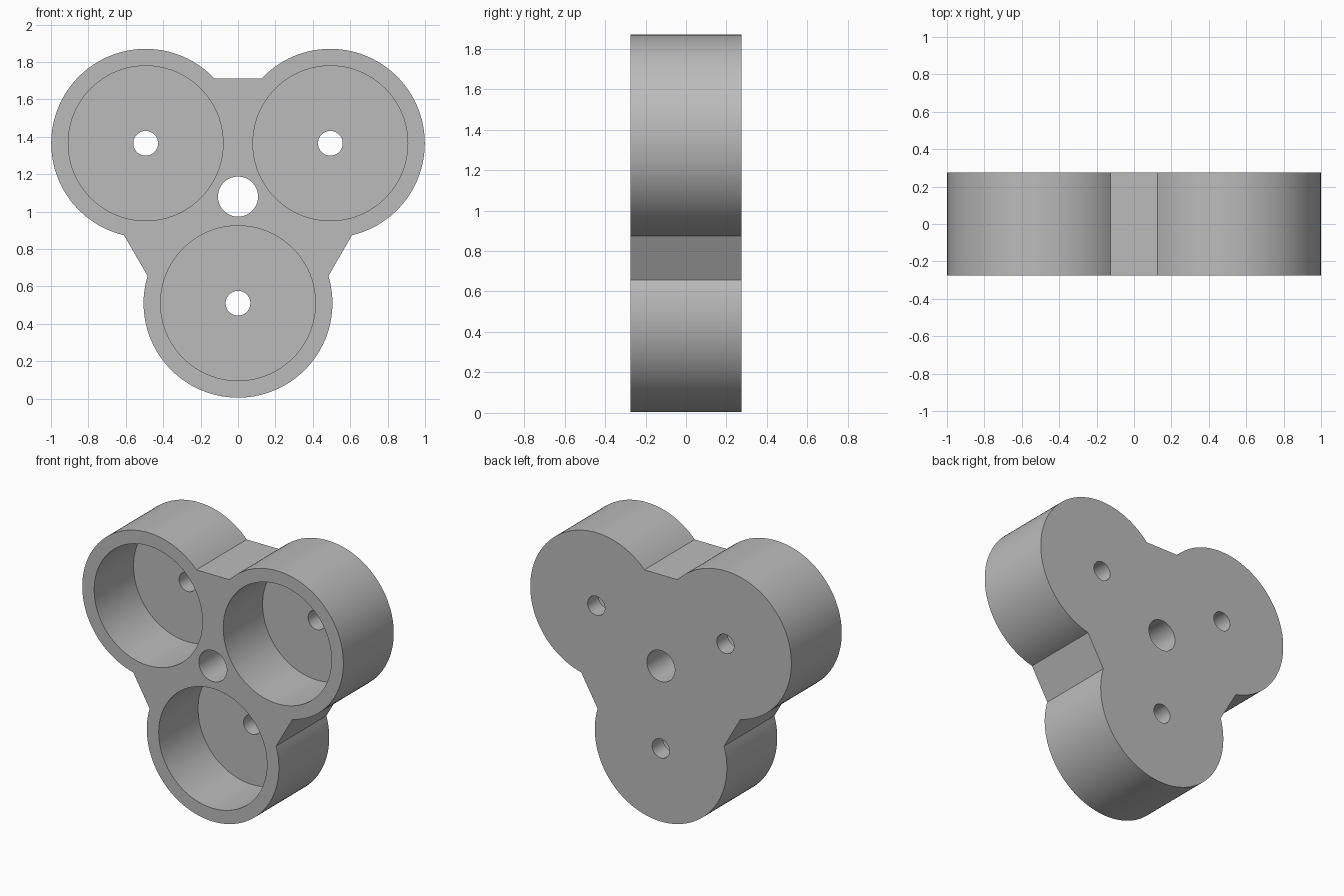
import bpy, bmesh
from math import sin, cos, acos, radians, tau

cube = bpy.data.objects.get("Cube")
if cube:
    bpy.data.objects.remove(cube, do_unlink=True)

FRONT, FLOOR, BACK = -0.275, 0.155, 0.275
HUB_Z = 1.08
ARM, LOBE_R = 0.57, 0.505
POCKET_R, PIN_R, HUB_R = 0.414, 0.066, 0.107
FLAT = 0.631            # distance of the web flats from the hub
SEG = 96

grey = bpy.data.materials.new("Grey")
grey.use_nodes = True
grey.diffuse_color = (0.5, 0.5, 0.5, 1)
grey.node_tree.nodes["Principled BSDF"].inputs["Base Color"].default_value = (0.5, 0.5, 0.5, 1)

bm = bmesh.new()


def arc(cx, cz, r, start, sweep, n):
    return [(cx + r * cos(start + sweep * i / n), cz + r * sin(start + sweep * i / n))
            for i in range(n)]


def circle(c, r):
    return arc(c[0], c[1], r, 0, tau, SEG)


def ring(points, y):
    verts = [bm.verts.new((x, y, z)) for x, z in points]
    for i, v in enumerate(verts):
        bm.edges.new((verts[i - 1], v))
    return verts


def bridge(a, b):
    for i in range(len(a)):
        bm.faces.new((a[i - 1], a[i], b[i], b[i - 1]))


def cap(rings):
    edges = []
    for r in rings:
        edges += [bm.edges.get((r[i - 1], v)) for i, v in enumerate(r)]
    bmesh.ops.triangle_fill(bm, edges=edges, use_beauty=True)


# Three-lobed outline: each arc stops where it meets the neighbouring flats
half = radians(60) + acos((FLAT - ARM / 2) / LOBE_R)
outline, centres = [], []
for k in range(3):
    d = radians(-90 + 120 * k)
    c = (ARM * cos(d), HUB_Z + ARM * sin(d))
    centres.append(c)
    pts = arc(c[0], c[1], LOBE_R, d - half, 2 * half, 64)
    outline += pts + [(c[0] + LOBE_R * cos(d + half), c[1] + LOBE_R * sin(d + half))]

# Outer wall and central through hole
front, back = [], []
for pts in (outline, circle((0, HUB_Z), HUB_R)):
    f, b = ring(pts, FRONT), ring(pts, BACK)
    bridge(f, b)
    front.append(f)
    back.append(b)

# Round pockets with a small hole through each floor
for c in centres:
    rim, base = ring(circle(c, POCKET_R), FRONT), ring(circle(c, POCKET_R), FLOOR)
    inner, outlet = ring(circle(c, PIN_R), FLOOR), ring(circle(c, PIN_R), BACK)
    bridge(rim, base)
    bridge(base, inner)
    bridge(inner, outlet)
    front.append(rim)
    back.append(outlet)

# Front and back faces
cap(front)
cap(back)
bmesh.ops.recalc_face_normals(bm, faces=bm.faces)

mesh = bpy.data.meshes.new("three_pocket_holder")
bm.to_mesh(mesh)
bm.free()
mesh.materials.append(grey)
holder = bpy.data.objects.new("three_pocket_holder", mesh)
bpy.context.collection.objects.link(holder)
bpy.context.view_layer.objects.active = holder
holder.select_set(True)
bpy.ops.object.shade_smooth_by_angle(angle=radians(30))
